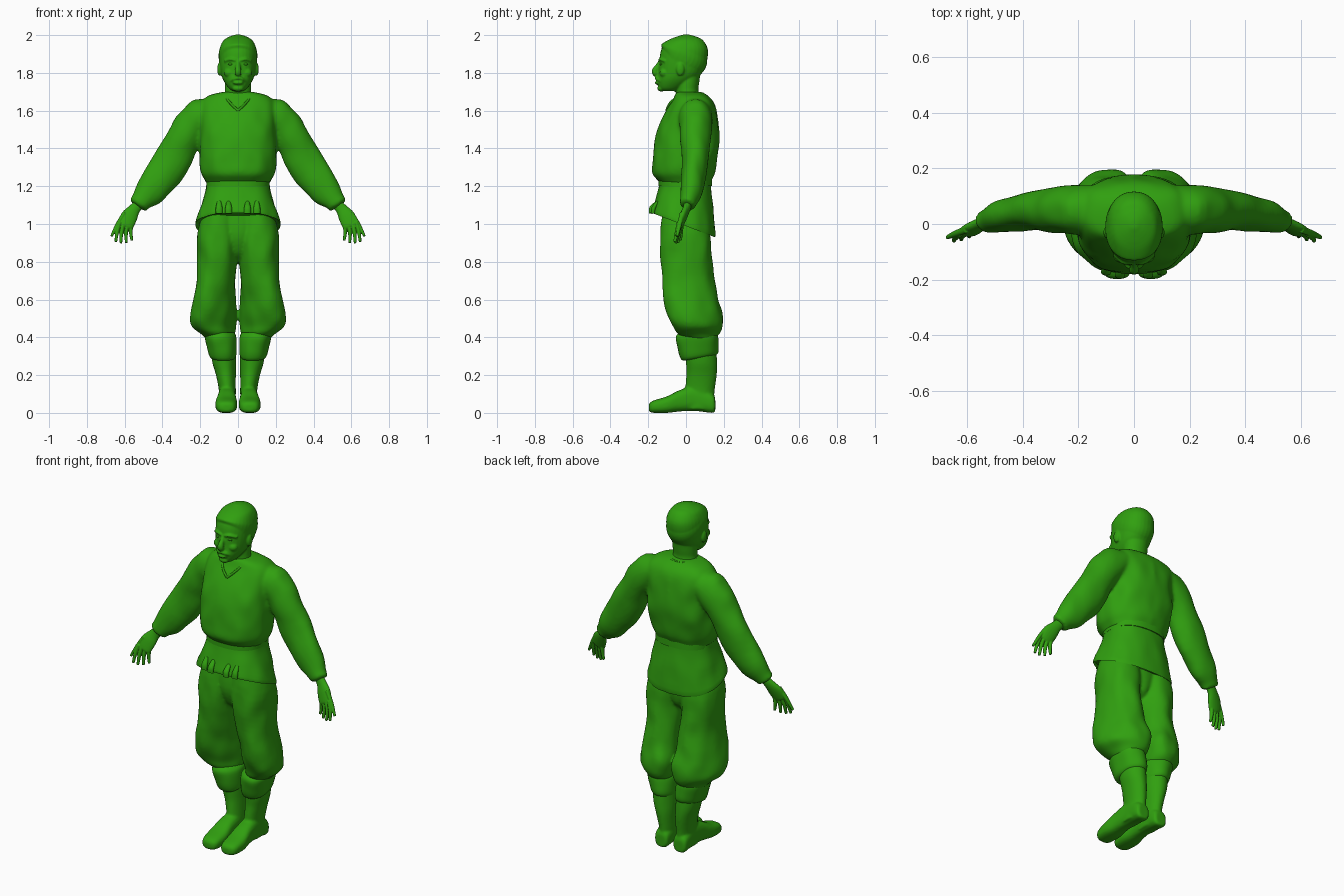
import bpy, bmesh, math
from mathutils import Vector, noise

default_cube = bpy.data.objects.get("Cube")
if default_cube:
    bpy.data.objects.remove(default_cube)

green = bpy.data.materials.new("leaf green")
green.use_nodes = True
green.diffuse_color = (0.03, 0.35, 0.005, 1)
green.node_tree.nodes["Principled BSDF"].inputs["Base Color"].default_value = green.diffuse_color
parts = []


def blend(a, b, c, d, t):
    """Catmull-Rom blend of four vectors."""
    return (2 * b + (c - a) * t + (2 * a - 5 * b + 4 * c - d) * t * t
            + (3 * b - a - 3 * c + d) * t ** 3) / 2


def finish(name, bm):
    mesh = bpy.data.meshes.new(name)
    bm.to_mesh(mesh)
    bm.free()
    mesh.materials.append(green)
    obj = bpy.data.objects.new(name, mesh)
    bpy.context.collection.objects.link(obj)
    parts.append(obj)
    return obj


def loft(name, rings, power=2, fold=0, sides=32, steps=4):
    """Smooth skin through rings, each a (centre, half width, half depth) of vectors."""
    padded = [rings[0]] + rings + [rings[-1]]
    smooth = []
    for i in range(len(rings) - 1):
        for k in range(steps):
            smooth.append([blend(*column, k / steps) for column in zip(*padded[i:i + 4])])
    smooth.append(rings[-1])
    bm = bmesh.new()
    loops = []
    for centre, u, v in smooth:
        loop = []
        for k in range(sides):
            angle = math.tau * k / sides
            c, s = math.cos(angle), math.sin(angle)
            c = math.copysign(abs(c) ** (2 / power), c)
            s = math.copysign(abs(s) ** (2 / power), s)
            offset = u * c + v * s
            if fold:
                p = centre + offset
                offset *= 1 + fold * noise.noise(Vector((abs(p.x) * 14, p.y * 14, p.z * 9)))
            loop.append(bm.verts.new(centre + offset))
        loops.append(loop)
    for low, high in zip(loops, loops[1:]):
        for k in range(sides):
            n = (k + 1) % sides
            bm.faces.new((low[k], low[n], high[n], high[k]))
    bm.faces.new(loops[0])
    bm.faces.new(loops[-1])
    bmesh.ops.recalc_face_normals(bm, faces=bm.faces)
    return finish(name, bm)


def fuse(name, pieces, voxel, rounds):
    """Merge overlapping pieces into one softly blended skin."""
    bm = bmesh.new()
    for piece in pieces:
        bm.from_mesh(piece.data)
        parts.remove(piece)
        bpy.data.objects.remove(piece)
    obj = finish(name, bm)
    remesh = obj.modifiers.new("merge", "REMESH")
    remesh.mode = "VOXEL"
    remesh.voxel_size = voxel
    remesh.use_smooth_shade = True
    obj.modifiers.new("soften", "SMOOTH").iterations = rounds


def level(z, x, half, front, back, tilt=0, skew=0):
    """Horizontal ring; tilt lowers its back, skew slides its back along x."""
    return (Vector((x, (front + back) / 2, z)), Vector((half, 0, 0)),
            Vector((skew, (back - front) / 2, -tilt)))


def upright(y, x, half, bottom, top):
    return (Vector((x, y, (bottom + top) / 2)), Vector((half, 0, 0)),
            Vector((0, 0, (top - bottom) / 2)))


def tube(name, side, path, radii, ref=(0, 1, 0), **options):
    """Loft along a path, mirrored by side; radii are (across, along ref)."""
    points = [Vector((x * side, y, z)) for x, y, z in path]
    rings = []
    for i, p in enumerate(points):
        ahead = (points[min(i + 1, len(points) - 1)] - points[max(i - 1, 0)]).normalized()
        u = ahead.cross(Vector(ref)).normalized()
        v = u.cross(ahead)
        across, depth = radii[i] if isinstance(radii, list) else radii
        rings.append((p, u * across, v * depth))
    return loft(name, rings, **options)


def ball(name, centre, size):
    bm = bmesh.new()
    bmesh.ops.create_uvsphere(bm, u_segments=16, v_segments=10, radius=1)
    for vert in bm.verts:
        vert.co = Vector(a * b + c for a, b, c in zip(vert.co, size, centre))
    return finish(name, bm)


# Tunic body, waistband and skirt
tunic = [loft("body", [level(z, 0, *r) for z, *r in (
    (1.21, .162, -.13, .13), (1.235, .174, -.152, .138), (1.27, .192, -.177, .152),
    (1.33, .204, -.178, .163), (1.42, .207, -.168, .177), (1.52, .205, -.144, .175),
    (1.6, .205, -.102, .162), (1.65, .195, -.073, .143), (1.682, .15, -.06, .112),
    (1.7, .075, -.05, .08))], power=2.4, fold=.045, sides=64)]
loft("waistband", [level(z, 0, .168, -.145, .137) for z in (1.2, 1.245)], power=2.4, sides=48)
loft("tunic_skirt", [
    level(1.23, 0, .163, -.137, .132), level(1.18, 0, .17, -.147, .135, .005),
    level(1.1, 0, .195, -.162, .145, .03), level(1.0, 0, .224, -.18, .155, .062),
    level(1.005, 0, .21, -.165, .14, .06)], power=2.4, fold=.04, sides=64)

# Neck, head and close cropped hair
head = [
    loft("neck", [level(1.64, 0, .085, -.05, .09), level(1.7, 0, .07, -.052, .066),
                  level(1.75, 0, .07, -.05, .07), level(1.82, 0, .07, -.04, .08)]),
    loft("skull", [level(z, 0, *r) for z, *r in (
        (1.703, .028, -.125, -.05), (1.72, .05, -.143, -.02), (1.76, .077, -.15, .045),
        (1.8, .091, -.146, .085), (1.86, .099, -.142, .11), (1.92, .098, -.132, .116),
        (1.96, .083, -.107, .1), (1.986, .055, -.067, .071), (2.0, .012, -.015, .015))],
        power=2.2),
    loft("hair", [level(1.85, 0, .096, -.125, .04, .075), level(1.875, 0, .102, -.131, .09, .07),
                  level(1.91, 0, .101, -.126, .113, .045), level(1.965, 0, .082, -.092, .094, .01),
                  level(1.99, 0, .05, -.055, .057), level(2.003, 0, .012, -.015, .015)],
         power=2.2),
    tube("nose", 1, [(0, -.132, 1.868), (0, -.148, 1.84), (0, -.164, 1.812), (0, -.162, 1.799),
                     (0, -.142, 1.788)],
         [(.01, .01), (.012, .012), (.017, .017), (.018, .018), (.01, .012)], (1, 0, 0), sides=16),
    ball("lips", (0, -.15, 1.748), (.028, .016, .01)),
    ball("chin", (0, -.132, 1.718), (.03, .02, .017))]
trousers = [loft("seat", [level(z, 0, *r) for z, *r in (
    (1.1, .16, -.11, .1), (.95, .13, -.122, .112), (.86, .07, -.095, .1),
    (.82, .03, -.06, .07), (.8, .012, -.03, .04))])]

for side, label in ((1, "left_"), (-1, "right_")):
    # Face details
    head += [
        ball("ear", (side * .097, -.03, 1.82), (.013, .022, .036)),
        ball("cheek", (side * .045, -.115, 1.8), (.03, .025, .025)),
        tube("brow", side, [(.01, -.138, 1.866), (.04, -.134, 1.872), (.07, -.108, 1.862)],
             (.008, .01), sides=12),
        tube("moustache", side, [(0, -.156, 1.773), (.022, -.15, 1.768), (.042, -.132, 1.755)],
             [(.009, .012), (.008, .01), (.004, .005)], sides=12)]
    ball(label + "eye", (side * .038, -.129, 1.846), (.014, .011, .007))

    # Collar edge and skirt pleats
    tube(label + "collar_edge", side, [(0, -.104, 1.6), (.045, -.08, 1.645), (.078, -.01, 1.69),
                                       (.05, .075, 1.69), (0, .09, 1.69)],
         (.006, .007), ref=(0, 0, 1), sides=12)
    for x, out in ((.05, .012), (.1, 0)):
        tube(label + "pleat", side, [(x, -.15, 1.12), (x, -.17 - out, 1.085), (x, -.175 - out, 1.055)],
             [(.01, .007), (.018, .012), (.018, .01)], sides=12)

    # Sleeve, blended into the tunic
    tunic.append(tube("sleeve", side, [
        (.09, .055, 1.605), (.185, .05, 1.57), (.25, .05, 1.51), (.3, .048, 1.43),
        (.365, .045, 1.305), (.457, .03, 1.183), (.513, .013, 1.12), (.53, .006, 1.098),
        (.527, .006, 1.1)],
        [(.06, .07), (.1, .09), (.096, .084), (.092, .08), (.1, .067), (.085, .06),
         (.056, .046), (.047, .04), (.03, .025)], fold=.08, sides=48))

    # Hand with splayed fingers
    hand = [tube("palm", side, [(.515, .012, 1.115), (.547, .003, 1.08), (.575, -.014, 1.04),
                                (.595, -.03, .995), (.6, -.033, .985)],
                 [(.028, .022), (.031, .02), (.044, .02), (.042, .016), (.032, .01)], sides=20)]
    fingers = {"thumb": ((.6, -.02, 1.06), (.67, -.048, .935)),
               "index_finger": ((.625, -.035, 1.01), (.647, -.06, .905)),
               "middle_finger": ((.607, -.033, 1.0), (.62, -.055, .898)),
               "ring_finger": ((.587, -.03, .995), (.591, -.044, .9)),
               "little_finger": ((.565, -.025, 1.0), (.562, -.03, .912))}
    for finger, (base, tip) in fingers.items():
        middle = [(a + b) / 2 for a, b in zip(base, tip)]
        middle[0] += .004
        hand.append(tube(finger, side, [base, middle, tip],
                         [(.011, .013), (.01, .012), (.007, .008)], sides=12))
    fuse(label + "hand", hand, .003, 2)

    # Baggy trouser leg
    trousers.append(loft("trouser_leg", [level(z, side * x, h, f, b, 0, -side * k)
        for z, x, h, f, b, k in (
        (1.12, .08, .09, -.11, .1, 0), (.95, .106, .108, -.139, .127, 0),
        (.82, .11, .106, -.136, .137, 0), (.7, .116, .103, -.127, .15, .015),
        (.6, .126, .108, -.115, .172, .03), (.52, .13, .115, -.098, .196, .04),
        (.46, .128, .112, -.068, .194, .035), (.42, .108, .088, -.045, .178, .02),
        (.39, .1, .07, 0, .15, 0))], power=2.15, fold=.065, sides=48))

    # Boot: turned cuff, shaft and foot
    loft(label + "boot_cuff", [level(z, side * x, *r) for z, x, *r in (
        (.425, .094, .07, -.035, .15), (.405, .094, .083, -.055, .168, -.008),
        (.35, .087, .077, -.045, .17, -.012), (.3, .079, .066, -.025, .167, -.018),
        (.288, .076, .045, 0, .15, -.01))], power=2.2, fold=.09)
    boot = [
        loft("boot_shaft", [level(z, side * x, *r) for z, x, *r in (
            (.33, .078, .066, -.005, .16), (.26, .072, .061, 0, .163), (.2, .064, .053, .003, .162),
            (.12, .056, .045, -.005, .152), (.07, .058, .045, -.03, .15),
            (.02, .06, .043, -.03, .15))], fold=.05),
        loft("boot_foot", [upright(y, side * x, *r) for y, x, *r in (
            (.155, .06, .025, .01, .07), (.14, .06, .043, 0, .1), (.05, .058, .046, .01, .14),
            (-.03, .06, .05, .008, .122), (-.1, .062, .058, 0, .088), (-.165, .062, .052, 0, .068),
            (-.19, .061, .038, .004, .055), (-.197, .06, .015, .015, .04))], power=2.7)]
    fuse(label + "boot", boot, .007, 3)

fuse("tunic", tunic, .009, 8)
fuse("head", head, .005, 3)
fuse("trousers", trousers, .009, 4)

# Smooth shading with crisp hems
for part in parts:
    part.select_set(True)
bpy.context.view_layer.objects.active = parts[0]
bpy.ops.object.shade_smooth_by_angle(angle=math.radians(50))
